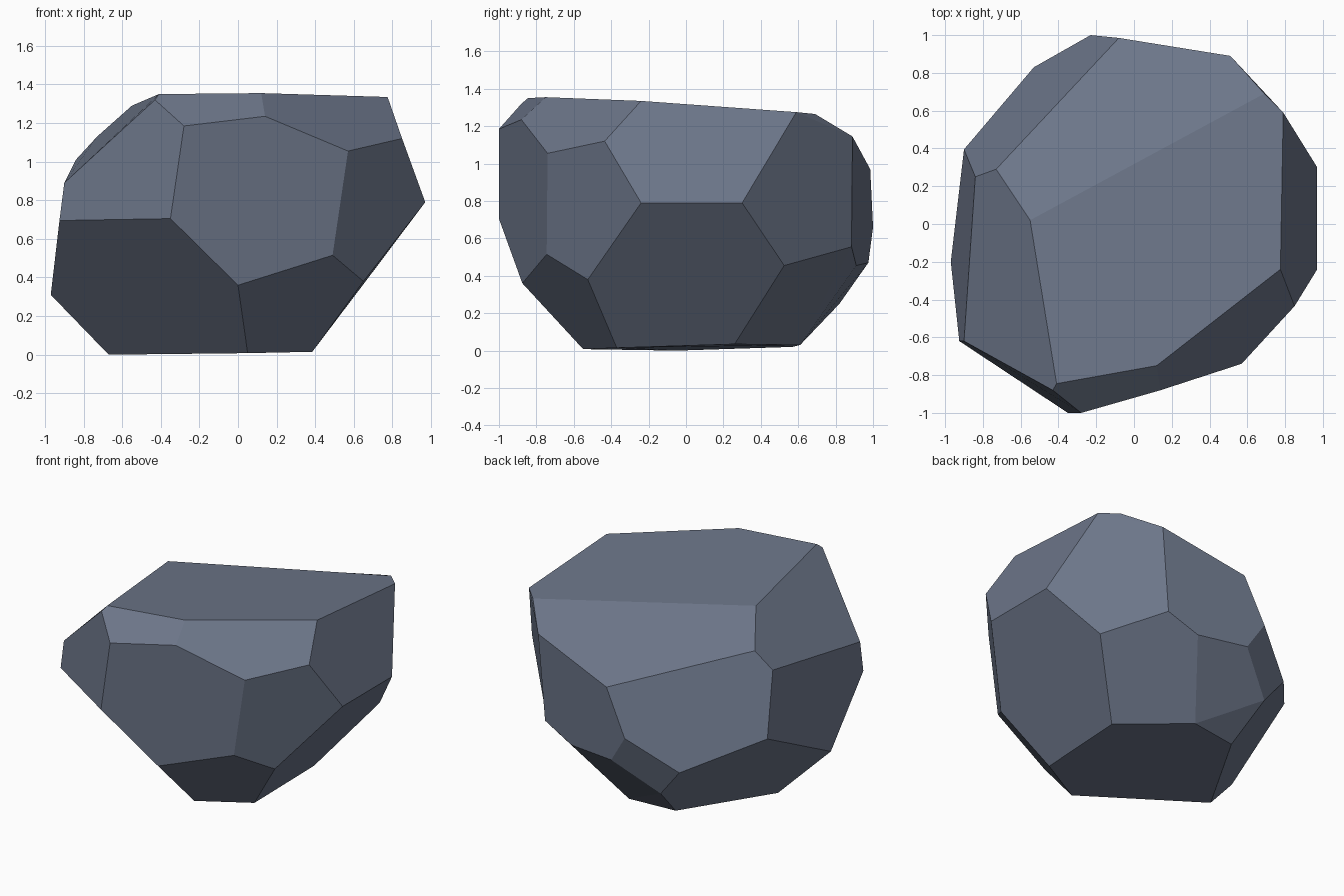
import bpy, bmesh, math

# Corner points of the faceted boulder, grouped by region
TOP = [(-.41, -.845, 1.35), (.12, -.75, 1.355), (.775, -.24, 1.335),
       (.79, .59, 1.275), (.69, .69, 1.265), (-.55, .02, 1.29)]
SHOULDER = [(-.43, -.88, 1.32), (-.28, -1.0, 1.185), (.14, -.88, 1.235),
            (.57, -.74, 1.055), (.85, -.435, 1.12), (.51, .89, 1.145),
            (-.08, .985, .97), (-.73, .29, 1.13), (-.84, .25, 1.01),
            (-.90, -.62, .89)]
WAIST = [(.97, .30, .79), (.97, -.24, .79), (-.35, -1.0, .705),
         (-.925, -.62, .695), (-.90, .395, .605), (-.23, 1.0, .66),
         (.46, .885, .555), (.49, -.745, .515)]
LOWER = [(0, -.875, .36), (.65, -.525, .38), (.718, .525, .455),
         (.24, .91, .455), (-.11, .975, .47), (-.53, .83, .437),
         (-.38, .82, .25), (-.97, -.20, .31)]
BASE = [(.385, -.37, .015), (.40, .26, .035), (.01, .61, .03),
        (-.32, .57, .02), (-.67, -.05, 0), (.05, -.55, .008)]

# Wrap the points in a convex hull and merge nearly coplanar triangles
bm = bmesh.new()
for p in TOP + SHOULDER + WAIST + LOWER + BASE:
    bm.verts.new(p)
hull = bmesh.ops.convex_hull(bm, input=bm.verts[:])
loose = [v for v in bm.verts if not v.link_faces]
bmesh.ops.delete(bm, geom=loose, context='VERTS')
bmesh.ops.dissolve_limit(bm, angle_limit=math.radians(7),
                         verts=bm.verts[:], edges=bm.edges[:])
bmesh.ops.recalc_face_normals(bm, faces=bm.faces[:])

mesh = bpy.data.meshes.new("boulder")
bm.to_mesh(mesh)
bm.free()

# Single slate colour, flat facets
slate = bpy.data.materials.new("slate_stone")
slate.diffuse_color = (.15, .18, .25, 1)
mesh.materials.append(slate)
boulder = bpy.data.objects.new("boulder", mesh)
bpy.context.collection.objects.link(boulder)
